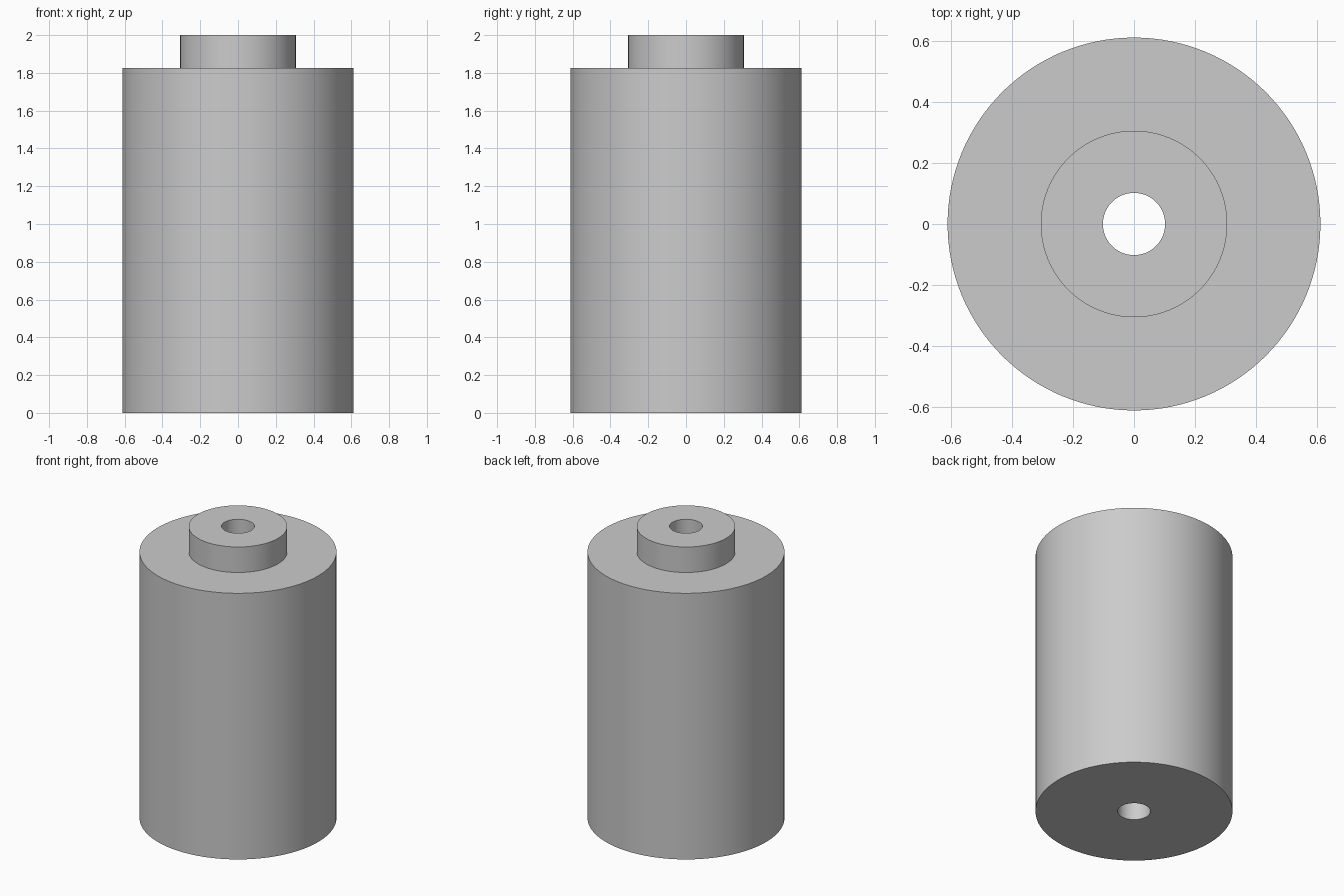
import bpy
import bmesh
from math import cos, sin, tau, radians

cube = bpy.data.objects.get("Cube")
if cube:
    bpy.data.objects.remove(cube, do_unlink=True)

SEGMENTS = 128
BORE, COLLAR, BODY = 0.102, 0.306, 0.612   # radii
SHOULDER, TOP = 1.825, 2.0                 # heights

grey = bpy.data.materials.new("plain grey")
grey.use_nodes = True
colour = (0.6, 0.6, 0.6, 1)
grey.diffuse_color = colour
grey.node_tree.nodes["Principled BSDF"].inputs["Base Color"].default_value = colour


def lathe(name, profile, material):
    """Turn a closed (radius, height) profile around the z axis."""
    bm = bmesh.new()
    rings = [[bm.verts.new((r * cos(tau * i / SEGMENTS), r * sin(tau * i / SEGMENTS), z))
              for i in range(SEGMENTS)] for r, z in profile]
    for a, b in zip(rings, rings[1:] + rings[:1]):
        for i in range(SEGMENTS):
            j = (i + 1) % SEGMENTS
            bm.faces.new((a[i], a[j], b[j], b[i]))
    bmesh.ops.recalc_face_normals(bm, faces=bm.faces)
    mesh = bpy.data.meshes.new(name)
    bm.to_mesh(mesh)
    bm.free()
    mesh.materials.append(material)
    obj = bpy.data.objects.new(name, mesh)
    bpy.context.collection.objects.link(obj)
    bpy.ops.object.select_all(action="DESELECT")
    obj.select_set(True)
    bpy.context.view_layer.objects.active = obj
    bpy.ops.object.shade_smooth_by_angle(angle=radians(30))
    return obj


# Cylinder with a raised collar and a bore running right through
lathe("bored_cylinder_with_collar",
      [(BORE, 0), (BODY, 0), (BODY, SHOULDER), (COLLAR, SHOULDER), (COLLAR, TOP), (BORE, TOP)],
      grey)
